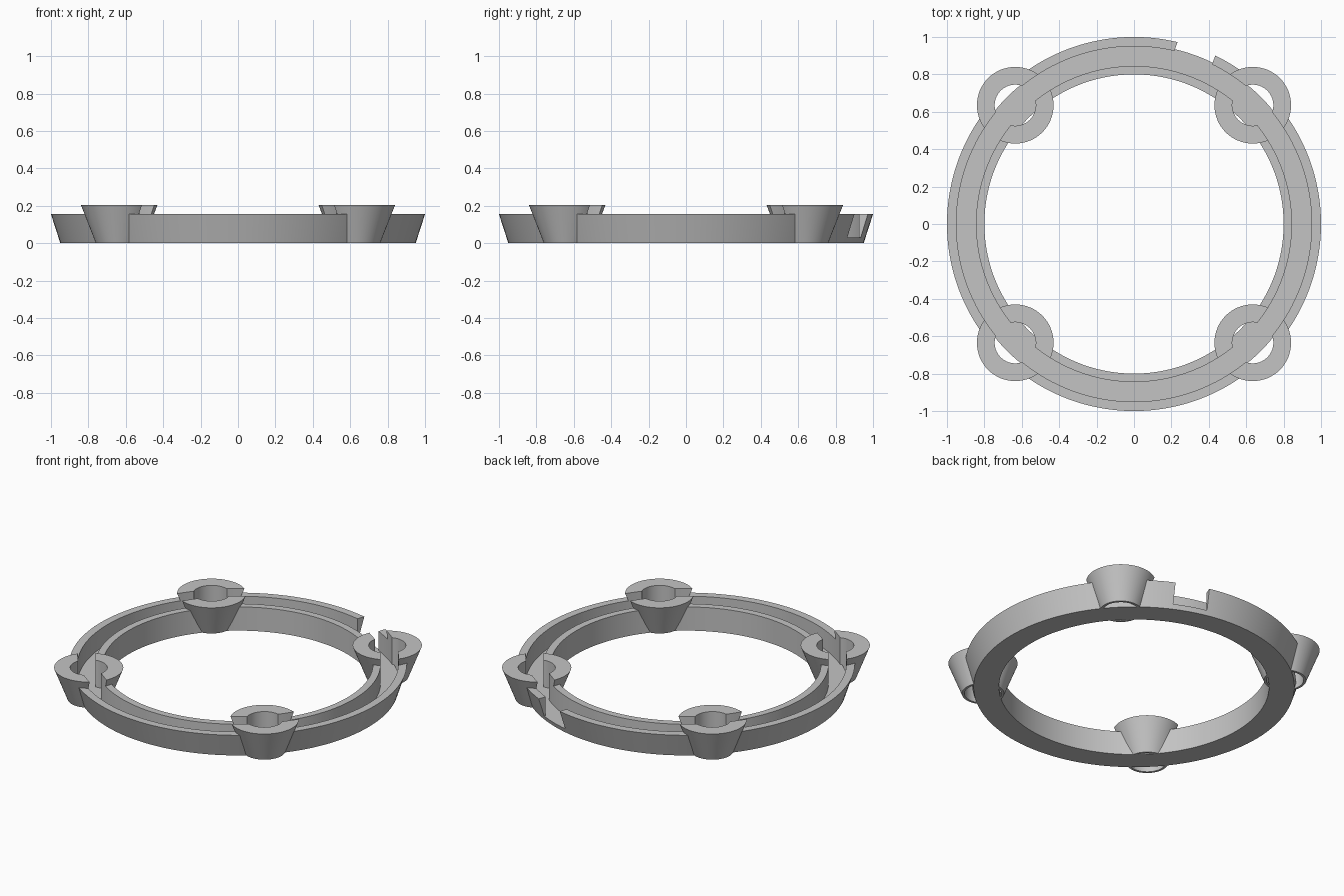
import bpy, bmesh, math
from mathutils import Matrix

cube = bpy.data.objects.get("Cube")
if cube:
    bpy.data.objects.remove(cube, do_unlink=True)

BASE, FLOOR, RIM, TOP = 0.0, 0.03, 0.155, 0.205   # heights
INNER, OUTER_LOW, OUTER_HIGH = 0.80, 0.95, 1.0    # ring radii
GROOVE_IN, GROOVE_OUT = 0.845, 0.95
BOSS = 0.635


def new_object(name, bm):
    bmesh.ops.recalc_face_normals(bm, faces=bm.faces)
    mesh = bpy.data.meshes.new(name)
    bm.to_mesh(mesh)
    bm.free()
    obj = bpy.data.objects.new(name, mesh)
    bpy.context.collection.objects.link(obj)
    return obj


def lathe_ring(name, profile, steps=144):
    """Closed (radius, height) profile swept around z."""
    bm = bmesh.new()
    loops = []
    for i in range(steps):
        a = math.tau * i / steps
        loops.append([bm.verts.new((r * math.cos(a), r * math.sin(a), z))
                      for r, z in profile])
    n = len(profile)
    for i in range(steps):
        p, q = loops[i], loops[(i + 1) % steps]
        for j in range(n):
            k = (j + 1) % n
            bm.faces.new((p[j], q[j], q[k], p[k]))
    return new_object(name, bm)


def cone(name, x, y, r_low, r_high, z_low, z_high, steps=64):
    bm = bmesh.new()
    bmesh.ops.create_cone(bm, cap_ends=True, segments=steps,
                          radius1=r_low, radius2=r_high, depth=z_high - z_low,
                          matrix=Matrix.Translation((x, y, (z_low + z_high) / 2)))
    return new_object(name, bm)


def combine(target, tool, operation):
    mod = target.modifiers.new(operation, 'BOOLEAN')
    mod.operation = operation
    mod.solver = 'EXACT'
    mod.object = tool
    bpy.context.view_layer.objects.active = target
    bpy.ops.object.modifier_apply(modifier=mod.name)
    bpy.data.objects.remove(tool, do_unlink=True)


# Ring body with a flared outer wall
ring = lathe_ring("grooved_ring", [(INNER, BASE), (OUTER_LOW, BASE),
                                   (OUTER_HIGH, RIM), (INNER, RIM)])

# Four tapered bosses
corners = [(sx * BOSS, sy * BOSS) for sx in (-1, 1) for sy in (-1, 1)]
for x, y in corners:
    combine(ring, cone("boss", x, y, 0.125, 0.205, BASE, TOP), 'UNION')

# Boss holes, leaving the ring floor whole
floor_radius = OUTER_LOW + (OUTER_HIGH - OUTER_LOW) * FLOOR / RIM
for x, y in corners:
    hole = cone("hole_cutter", x, y, 0.11, 0.11, -0.1, 0.3)
    keep = lathe_ring("floor_keeper", [(INNER, -0.2), (OUTER_LOW, -0.2), (OUTER_LOW, BASE),
                                       (floor_radius, FLOOR), (INNER, FLOOR)])
    combine(hole, keep, 'DIFFERENCE')
    combine(ring, hole, 'DIFFERENCE')

# Channel running round the ring and through the bosses
groove = lathe_ring("groove_cutter", [(GROOVE_IN, FLOOR), (GROOVE_OUT, FLOOR),
                                      (GROOVE_OUT, 0.3), (GROOVE_IN, 0.3)])
combine(ring, groove, 'DIFFERENCE')

# Gap in the outer wall at the back
bm = bmesh.new()
bmesh.ops.create_cube(bm, size=1, matrix=(
    Matrix.Rotation(math.radians(-19.6), 4, 'Z')
    @ Matrix.Translation((0, 1.0, FLOOR + 0.15))
    @ Matrix.Diagonal((0.214, 0.2, 0.3, 1))))
combine(ring, new_object("gap_cutter", bm), 'DIFFERENCE')

# Single grey finish
grey = bpy.data.materials.new("plain_grey")
grey.use_nodes = True
colour = (0.55, 0.55, 0.55, 1)
grey.diffuse_color = colour
grey.node_tree.nodes["Principled BSDF"].inputs["Base Color"].default_value = colour
ring.data.materials.clear()
ring.data.materials.append(grey)
for face in ring.data.polygons:
    face.material_index = 0

bpy.ops.object.select_all(action='DESELECT')
ring.select_set(True)
bpy.context.view_layer.objects.active = ring
bpy.ops.object.shade_smooth_by_angle(angle=math.radians(30))
